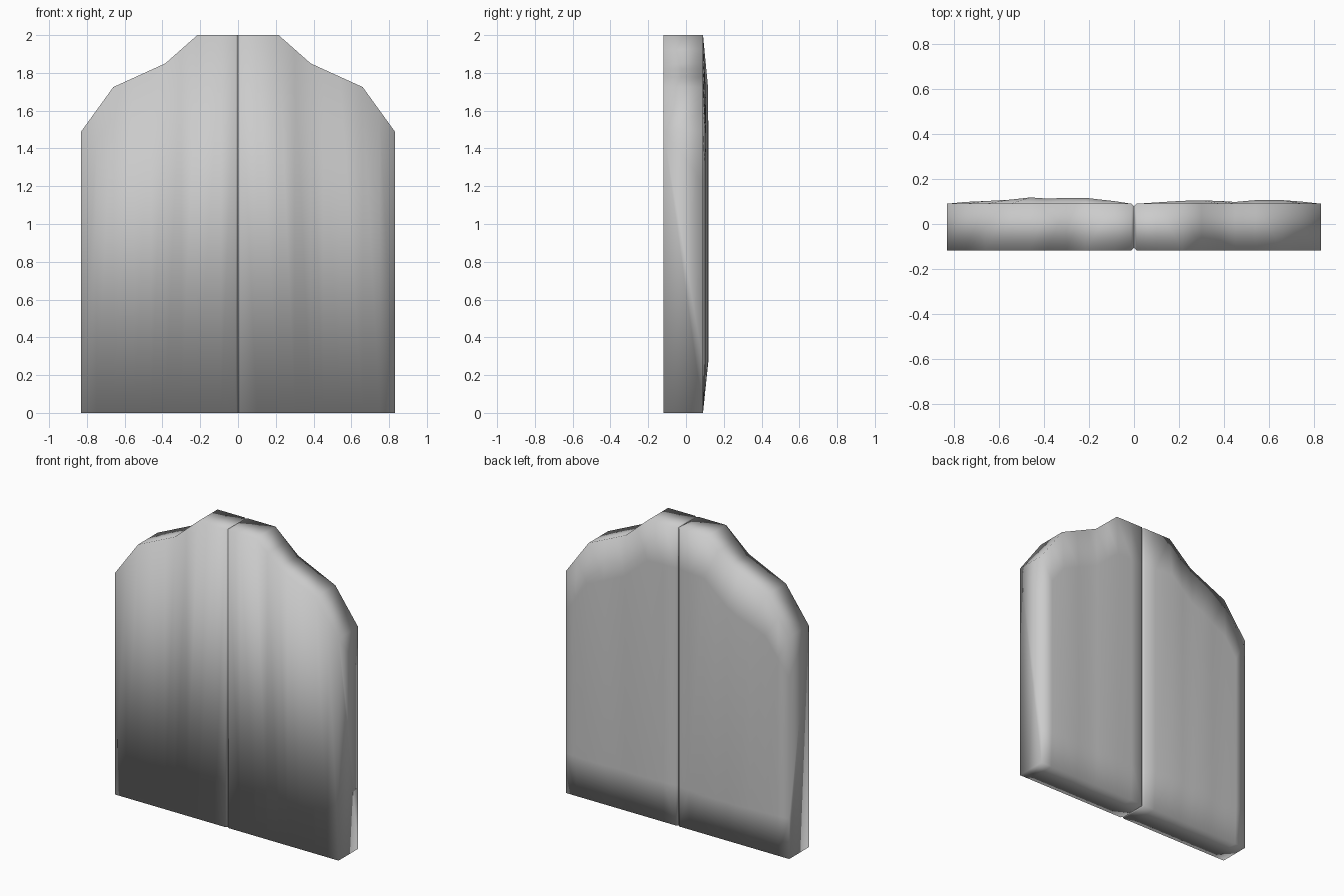
import bpy, bmesh

if "Cube" in bpy.data.objects:
    bpy.data.objects.remove(bpy.data.objects["Cube"])

FRONT, BACK = -0.118, 0.09
# half outline of the arched top: (x, z)
TOP = [(0, 2.0), (0.215, 2.0), (0.385, 1.85), (0.66, 1.725), (0.83, 1.49)]


def top_z(x):
    for (x0, z0), (x1, z1) in zip(TOP, TOP[1:]):
        if x <= x1:
            return z0 + (z1 - z0) * (x - x0) / (x1 - x0)
    return TOP[-1][1]


def door_leaf(name, side, bulges):
    """Loft side-on rings across the leaf; bulges = (x, swell of the back)."""
    bm = bmesh.new()
    rings = []
    for x, b in bulges:
        t = top_z(x)
        c = 0.012 if x == 0 else 0.0      # centre seam notch
        section = [(FRONT + c, 0), (BACK - c, 0), (BACK - c + b, 0.27),
                   (BACK - c + b, t - 0.27), (BACK - c, t), (FRONT + c, t)]
        rings.append([bm.verts.new((side * x, y, z)) for y, z in section])
    for r0, r1 in zip(rings, rings[1:]):
        for i in range(6):
            j = (i + 1) % 6
            bm.faces.new((r0[i], r0[j], r1[j], r1[i]))
    bm.faces.new(rings[0])
    bm.faces.new(rings[-1])
    bmesh.ops.recalc_face_normals(bm, faces=bm.faces)
    for f in bm.faces:
        f.smooth = True
    me = bpy.data.meshes.new(name)
    bm.to_mesh(me)
    bm.free()
    ob = bpy.data.objects.new(name, me)
    bpy.context.collection.objects.link(ob)


# left leaf with the deeper plank swells, right leaf flatter
door_leaf("left_door_leaf", -1,
          [(0, 0), (0.012, 0), (0.09, 0.012), (0.215, 0.026), (0.30, 0.026),
           (0.385, 0.023), (0.46, 0.028), (0.55, 0.018), (0.66, 0.012),
           (0.75, 0.008), (0.83, 0)])
door_leaf("right_door_leaf", 1,
          [(0, 0), (0.012, 0), (0.10, 0.006), (0.215, 0.013), (0.30, 0.015),
           (0.385, 0.012), (0.45, 0.008), (0.54, 0.016), (0.66, 0.016),
           (0.75, 0.009), (0.83, 0)])
